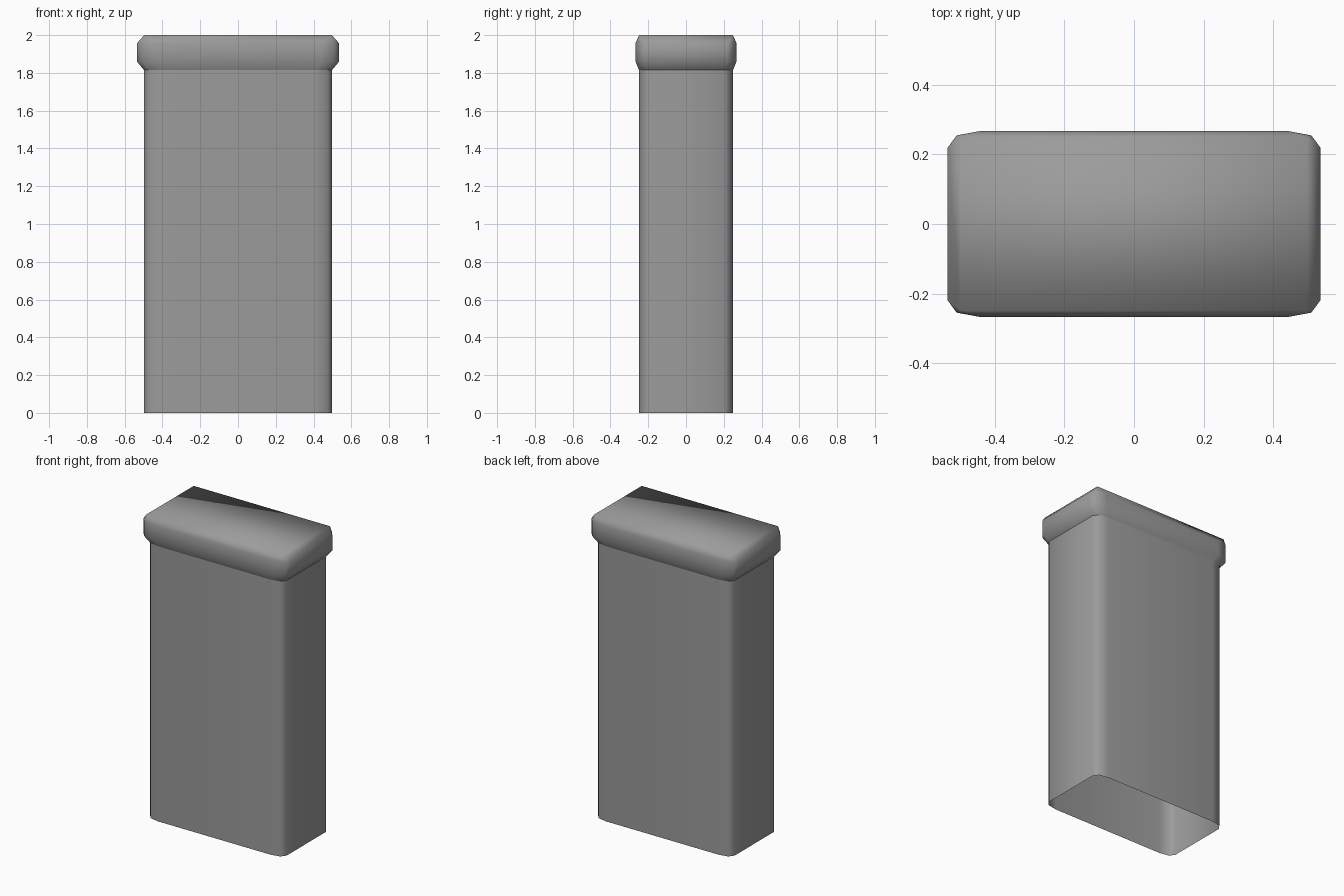
import bpy
import bmesh

old = bpy.data.objects.get("Cube")
if old:
    bpy.data.objects.remove(old, do_unlink=True)

grey = bpy.data.materials.new("mid_grey")
grey.use_nodes = True
colour = (0.33, 0.33, 0.33, 1)
grey.diffuse_color = colour
grey.node_tree.nodes["Principled BSDF"].inputs["Base Color"].default_value = colour


def ring(bm, half_width, z, cut):
    """Rectangle twice as wide as deep, each corner rounded by three points."""
    verts = []
    for sx, sy in ((1, 1), (-1, 1), (-1, -1), (1, -1)):
        corner = [(1, 1 - cut), (1 - cut * 0.27, 1 - cut * 0.27), (1 - cut, 1)]
        if sx * sy < 0:
            corner.reverse()
        for x, y in corner:
            verts.append(bm.verts.new((sx * x * half_width, sy * y * half_width / 2, z)))
    return verts


def loft(name, sections, closed_top=False):
    bm = bmesh.new()
    rings = [ring(bm, *section) for section in sections]
    for low, high in zip(rings, rings[1:]):
        for i in range(len(low)):
            j = (i + 1) % len(low)
            bm.faces.new((low[i], low[j], high[j], high[i]))
    if closed_top:
        bm.faces.new(rings[-1])
    # square rings collapse each rounded corner to a single point
    bmesh.ops.remove_doubles(bm, verts=bm.verts, dist=0.0005)
    mesh = bpy.data.meshes.new(name)
    bm.to_mesh(mesh)
    bm.free()
    mesh.materials.append(grey)
    mesh.shade_smooth()
    obj = bpy.data.objects.new(name, mesh)
    bpy.context.collection.objects.link(obj)
    return obj


# Hollow shaft, open at the bottom
loft("column", [(0.498, 0, 0.18), (0.498, 1.815, 0.18)])

# Flared rim that tapers to a square-cornered top
loft("cap", [(0.498, 1.815, 0.18), (0.535, 1.86, 0.18),
             (0.535, 1.957, 0.18), (0.497, 2, 0)], closed_top=True)
